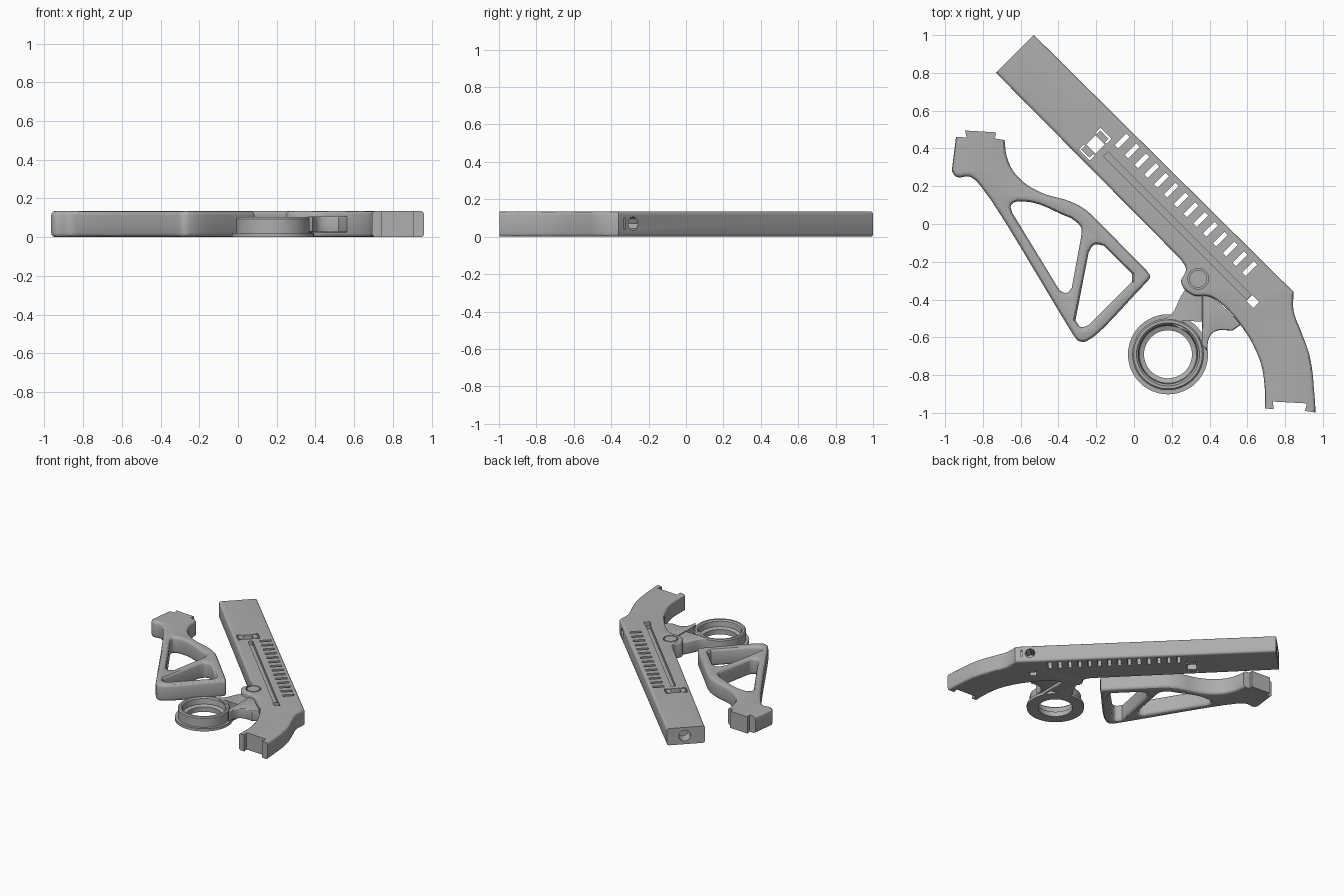
import bpy, bmesh, math
from mathutils import Matrix, Vector

cube = bpy.data.objects.get("Cube")
if cube:
    bpy.data.objects.remove(cube, do_unlink=True)

HEIGHT = 0.135
grey = bpy.data.materials.new("plain grey")
grey.use_nodes = True
grey.diffuse_color = (0.42, 0.42, 0.42, 1)
grey.node_tree.nodes["Principled BSDF"].inputs["Base Color"].default_value = grey.diffuse_color

# the barrel's own frame: u runs down the barrel, v across it
DIAGONAL = Matrix.Rotation(math.radians(-45), 4, 'Z')
FLAT = Matrix.Identity(4)


def activate(obj):
    bpy.ops.object.select_all(action='DESELECT')
    obj.select_set(True)
    bpy.context.view_layer.objects.active = obj


def finish(obj):
    obj.data.materials.clear()
    obj.data.materials.append(grey)
    activate(obj)
    bpy.ops.object.shade_smooth_by_angle(angle=math.radians(30))


def mesh_object(name, bm):
    bmesh.ops.recalc_face_normals(bm, faces=bm.faces)
    mesh = bpy.data.meshes.new(name)
    bm.to_mesh(mesh)
    bm.free()
    obj = bpy.data.objects.new(name, mesh)
    bpy.context.collection.objects.link(obj)
    return obj


def plate(name, outlines, bottom, top, bevel):
    """Rounded-edge plate; a point with a third value lies on a smooth curve."""
    curve = bpy.data.curves.new(name, 'CURVE')
    curve.dimensions = '2D'
    curve.fill_mode = 'BOTH'
    curve.resolution_u = 6
    curve.extrude = (top - bottom) / 2 - bevel
    curve.bevel_depth = bevel
    curve.bevel_resolution = 2
    curve.offset = -bevel
    for outline in outlines:
        spline = curve.splines.new('BEZIER')
        spline.bezier_points.add(len(outline) - 1)
        spline.use_cyclic_u = True
        for point, spec in zip(spline.bezier_points, outline):
            point.co = (spec[0], spec[1], 0)
            kind = 'AUTO' if len(spec) > 2 else 'VECTOR'
            point.handle_left_type = point.handle_right_type = kind
    obj = bpy.data.objects.new(name, curve)
    bpy.context.collection.objects.link(obj)
    activate(obj)
    bpy.ops.object.convert(target='MESH')
    obj = bpy.context.view_layer.objects.active
    bm = bmesh.new()
    bm.from_mesh(obj.data)
    bmesh.ops.remove_doubles(bm, verts=bm.verts, dist=0.0002)
    bmesh.ops.translate(bm, verts=bm.verts, vec=(0, 0, (top + bottom) / 2))
    bmesh.ops.recalc_face_normals(bm, faces=bm.faces)
    bm.to_mesh(obj.data)
    bm.free()
    return obj


def box(bm, u, v, length, width, bottom=-0.1, top=0.3):
    scale = Matrix.Diagonal((length, width, top - bottom, 1))
    place = Matrix.Translation((u, v, (top + bottom) / 2))
    bmesh.ops.create_cube(bm, size=1, matrix=DIAGONAL @ place @ scale)


def cylinder(bm, matrix, radius, depth, sides=32):
    bmesh.ops.create_cone(bm, cap_ends=True, segments=sides, radius1=radius,
                          radius2=radius, depth=depth, matrix=matrix)


def prism(bm, points, bottom=-0.1, top=0.3):
    face = bm.faces.new([bm.verts.new((x, y, bottom)) for x, y in points])
    grown = bmesh.ops.extrude_face_region(bm, geom=[face])
    verts = [g for g in grown["geom"] if isinstance(g, bmesh.types.BMVert)]
    bmesh.ops.translate(bm, verts=verts, vec=(0, 0, top - bottom))


def cut(obj, bm):
    cutter = mesh_object("cutter", bm)
    cutter.hide_render = True
    mod = obj.modifiers.new("cut", 'BOOLEAN')
    mod.operation = 'DIFFERENCE'
    mod.solver = 'EXACT'
    mod.use_self = True
    mod.object = cutter
    activate(obj)
    bpy.ops.object.modifier_apply(modifier=mod.name)
    bpy.data.objects.remove(cutter, do_unlink=True)


# barrel with curved handle
barrel = plate("barrel_and_handle", [[
    (-.77, .84), (.25, -.19), (.275, -.24, 1), (.25, -.31, 1), (.31, -.375, 1),
    (.4, -.385, 1), (.47, -.43, 1), (.56, -.53, 1), (.645, -.67, 1), (.685, -.8, 1),
    (.69, -1.08), (.965, -1.08), (.955, -.9, 1), (.93, -.7, 1), (.885, -.57, 1),
    (.845, -.46, 1), (.845, -.36), (-.58, 1.05)]], 0, HEIGHT, .018)

bm = bmesh.new()
box(bm, -1.182, .2, .2, .6)                       # square front end
for i in range(14):                               # vent slots
    box(bm, -.354 + i * .0734, .267, .026, .085)
box(bm, .168, .157, 1.07, .034, top=.3, bottom=.105)  # long groove
box(bm, .735, .155, .052, .045)                   # rear window
box(bm, -.442, .153, .07, .07)                    # front window
for side in (-1, 1):                              # brackets round the front window
    box(bm, -.445, .153 + side * .076, .08, .01)
    for end in (-1, 1):
        box(bm, -.445 + end * .036, .153 + side * .062, .01, .036)
box(bm, .805, .338, .01, .03, .04, .1)            # rear side slit
cylinder(bm, DIAGONAL @ Matrix.Translation((.742, .31, .07))
         @ Matrix.Rotation(math.pi / 2, 4, 'X'), .038, .12, 8)
cylinder(bm, DIAGONAL @ Matrix.Translation((-1.06, .2, .068))
         @ Matrix.Rotation(math.pi / 2, 4, 'Y'), .043, .14)
PIVOT = Vector((.34, -.29, 0))
cylinder(bm, Matrix.Translation(PIVOT + Vector((0, 0, .21))), .055, .2)
prism(bm, [(.6, -.97), (.74, -.98), (.735, -.94), (.915, -.95), (.905, -.99),
           (1, -1.003), (1, -1.2), (.6, -1.2)])   # handle joint
cut(barrel, bm)
finish(barrel)

# pivot pin
bm = bmesh.new()
cylinder(bm, Matrix.Translation(PIVOT + Vector((0, 0, .1175))), .047, .035)
finish(mesh_object("pivot_pin", bm))

# open frame stock with two windows
stock = plate("stock", [
    [(-.93, .56), (-.965, .28), (-.94, .25, 1), (-.87, .25, 1), (-.815, .205, 1),
     (-.32, -.59), (-.29, -.62, 1), (-.25, -.62, 1), (.07, -.305), (.085, -.28, 1),
     (.07, -.25), (-.22, .045), (-.27, .085, 1), (-.34, .12, 1), (-.5, .17, 1),
     (-.615, .25, 1), (-.67, .345, 1), (-.685, .44), (-.685, .56)],
    [(-.645, .06), (-.65, .1, 1), (-.6, .12, 1), (-.33, .03), (-.28, -.02, 1),
     (-.28, -.07), (-.33, -.34), (-.36, -.365, 1), (-.395, -.35)],
    [(-.24, -.15), (-.21, -.11, 1), (-.16, -.115), (-.01, -.265), (-.01, -.305),
     (-.24, -.535), (-.28, -.545, 1), (-.31, -.51)]], 0, HEIGHT, .022)
bm = bmesh.new()
prism(bm, [(-1.1, .47), (-.885, .458), (-.895, .495), (-.73, .485), (-.737, .453),
           (-.6, .43), (-.6, .7), (-1.1, .7)])    # stock joint
cut(stock, bm)
finish(stock)

# finger ring, turned from a profile
bm = bmesh.new()
profile = [(.127, 0), (.212, 0), (.212, .022), (.19, .022), (.19, .095), (.182, .103),
           (.167, .103), (.157, .093), (.152, .05), (.127, .04)]
ring = [bm.verts.new((r, 0, z)) for r, z in profile]
edges = [bm.edges.new((a, b)) for a, b in zip(ring, ring[1:] + ring[:1])]
bmesh.ops.spin(bm, geom=ring + edges, cent=(0, 0, 0), axis=(0, 0, 1),
               angle=math.tau, steps=48)
bmesh.ops.remove_doubles(bm, verts=bm.verts, dist=0.0002)
bmesh.ops.translate(bm, verts=bm.verts, vec=(.18, -.69, 0))
finish(mesh_object("finger_ring", bm))

# arm from ring to pivot
finish(plate("ring_arm", [[
    (.09, -.53), (.19, -.485, 1), (.25, -.38, 1), (.3, -.3), (.375, -.3),
    (.38, -.45, 1), (.372, -.64), (.33, -.6), (.25, -.52), (.18, -.515)]],
    0, .1, .008))

# trigger catch beside the arm
finish(plate("trigger_catch", [[
    (.36, -.36), (.42, -.39), (.57, -.53), (.52, -.565), (.44, -.565, 1),
    (.405, -.59, 1), (.385, -.67), (.36, -.64)]], .025, .108, .008))
